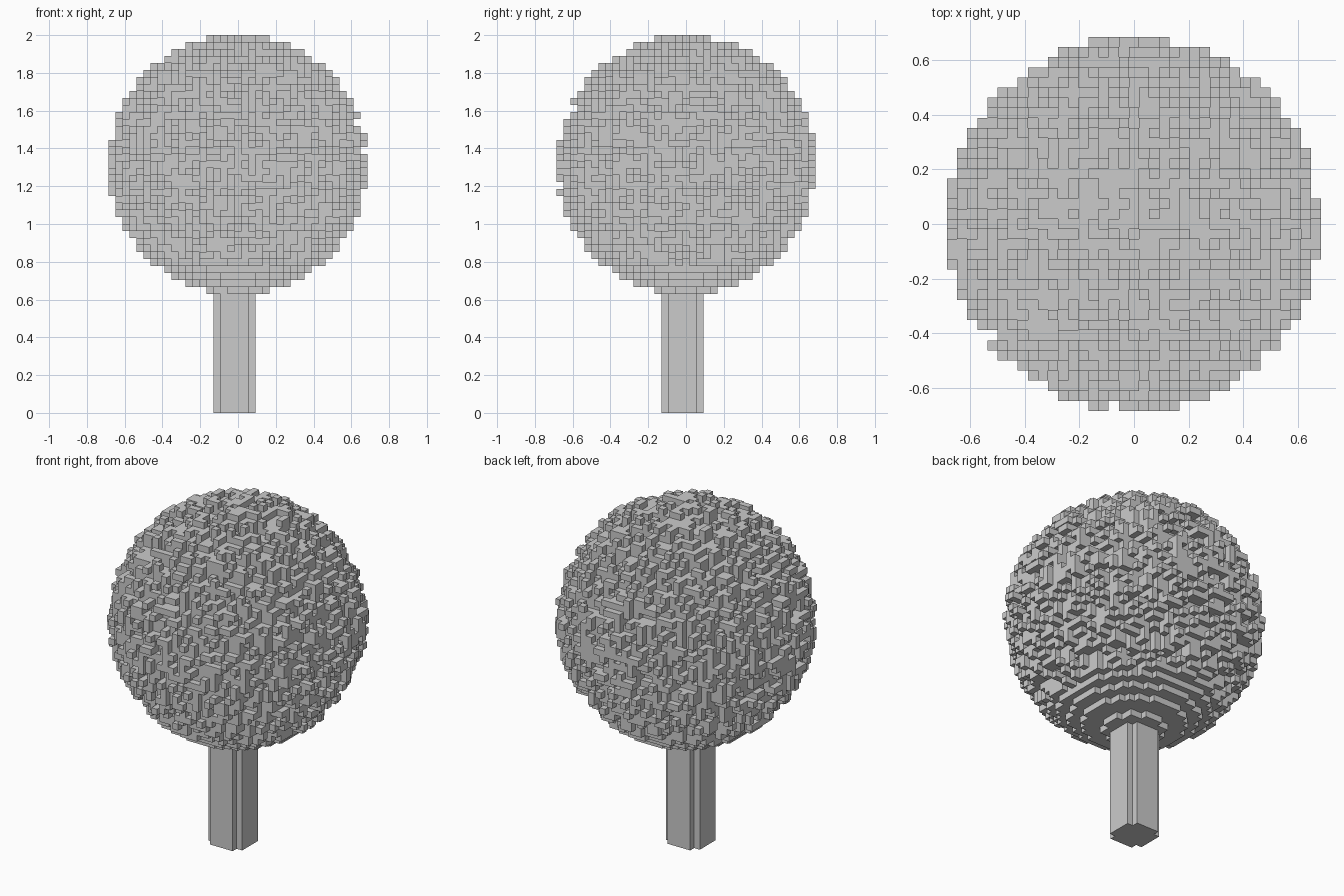
import bpy, bmesh, random

cube = bpy.data.objects.get("Cube")
if cube:
    bpy.data.objects.remove(cube, do_unlink=True)

random.seed(11)
UNIT = 2 / 54            # block size
RADIUS = 18              # crown radius in blocks
STEM = 17                # visible trunk height in blocks
CENTRE = STEM + RADIUS   # block layer of the crown's middle

grey = bpy.data.materials.new("plain_grey")
grey.use_nodes = True
grey.diffuse_color = (0.6, 0.6, 0.6, 1)
bsdf = grey.node_tree.nodes["Principled BSDF"]
bsdf.inputs["Base Color"].default_value = (0.6, 0.6, 0.6, 1)
bsdf.inputs["Roughness"].default_value = 0.9


def neighbour(block, axis, step):
    p = list(block)
    p[axis] += step
    return tuple(p)


def block_object(name, blocks):
    """Skin a set of (x, y, z) blocks, keeping only the exposed faces."""
    bm = bmesh.new()
    corners = {}

    def corner(p):
        if p not in corners:
            x, y, z = p
            corners[p] = bm.verts.new(((x - 0.5) * UNIT, (y - 0.5) * UNIT, z * UNIT))
        return corners[p]

    for block in blocks:
        for axis in range(3):
            u, v = (axis + 1) % 3, (axis + 2) % 3
            for side in (0, 1):
                if neighbour(block, axis, 2 * side - 1) in blocks:
                    continue
                ring = []
                for du, dv in ((0, 0), (1, 0), (1, 1), (0, 1)):
                    p = list(block)
                    p[axis] += side
                    p[u] += du
                    p[v] += dv
                    ring.append(corner(tuple(p)))
                bm.faces.new(ring if side else ring[::-1])
    mesh = bpy.data.meshes.new(name)
    bm.to_mesh(mesh)
    bm.free()
    mesh.materials.append(grey)
    obj = bpy.data.objects.new(name, mesh)
    bpy.context.collection.objects.link(obj)


def erode(blocks, chance):
    """Drop random exposed blocks, sparing the underside of the crown."""
    worn = set()
    for block in sorted(blocks):
        exposed = any(neighbour(block, axis, step) not in blocks
                      for axis in range(3) for step in (-1, 1))
        ragged = min(1, max(0, (block[2] - CENTRE + 15) / 4))
        if exposed and random.random() < chance * ragged:
            worn.add(block)
    return blocks - worn


# Trunk: round six-block column with its corners cut
trunk = {(x, y, z) for x in range(-3, 3) for y in range(-3, 3)
         for z in range(STEM + 2)
         if (x + 0.5) ** 2 + (y + 0.5) ** 2 < 10}
block_object("trunk", trunk)

# Crown: ball of blocks, worn ragged in two passes
span = range(-RADIUS, RADIUS + 1)
crown = {(x, y, z + CENTRE) for x in span for y in span for z in span
         if x * x + y * y + z * z < (RADIUS + 0.5) ** 2}
for wear in range(2):
    crown = erode(crown, 0.4)
block_object("leaf_crown", crown)
